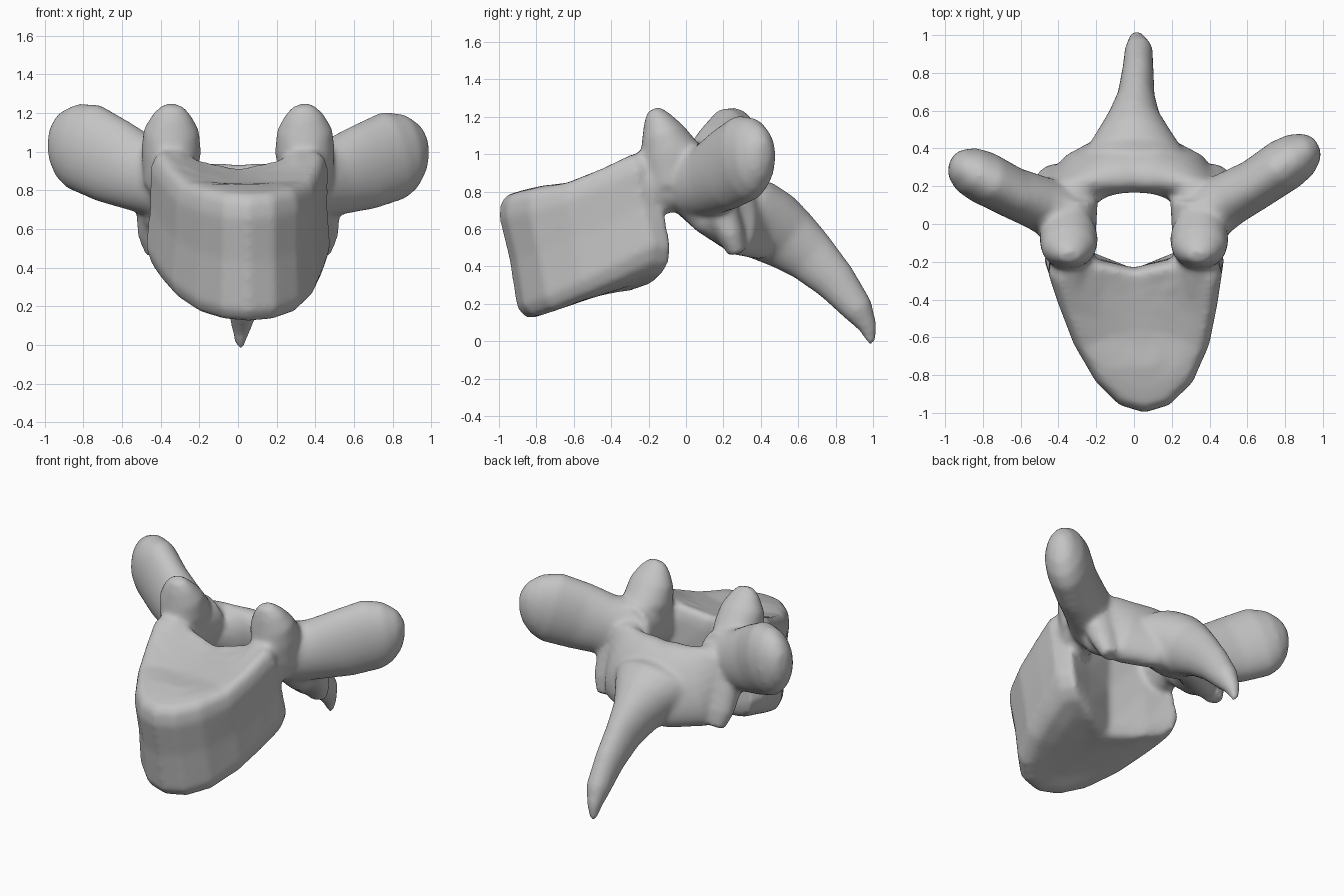
import bpy, bmesh, math
from mathutils import Vector

cube = bpy.data.objects.get("Cube")
if cube:
    bpy.data.objects.remove(cube, do_unlink=True)

bone = bpy.data.materials.new("bone_grey")
bone.use_nodes = True
bone.diffuse_color = (0.55, 0.55, 0.55, 1)
bone.node_tree.nodes["Principled BSDF"].inputs["Base Color"].default_value = (0.55, 0.55, 0.55, 1)

bm = bmesh.new()


def skin(rings, start, end):
    """Bridge equal rings of points into a closed solid with fanned ends."""
    loops = [[bm.verts.new(p) for p in ring] for ring in rings]
    n = len(loops[0])
    faces = []
    for a, b in zip(loops, loops[1:]):
        faces += [bm.faces.new((a[i], a[(i + 1) % n], b[(i + 1) % n], b[i])) for i in range(n)]
    for loop, tip in ((loops[0], start), (loops[-1], end)):
        c = bm.verts.new(tip)
        faces += [bm.faces.new((loop[i], loop[(i + 1) % n], c)) for i in range(n)]
    bmesh.ops.recalc_face_normals(bm, faces=faces)


def limb(path, up=(0, 0, 1), n=24):
    """Loft ellipses along a path of (x, y, z, half width, half height)."""
    pts = [Vector(p[:3]) for p in path]
    rings = []
    for i, p in enumerate(path):
        t = (pts[min(i + 1, len(pts) - 1)] - pts[max(i - 1, 0)]).normalized()
        u = t.cross(Vector(up)).normalized()
        v = u.cross(t)
        angles = [math.tau * k / n for k in range(n)]
        rings.append([pts[i] + u * p[3] * math.cos(a) + v * p[4] * math.sin(a) for a in angles])
    skin(rings, pts[0], pts[-1])


def clamp(value):
    return max(0, min(1, value))


# Main body: a heart-shaped slab, sheared so that its front sits lower
half = [(0, -1.02), (.13, -.98), (.25, -.86), (.35, -.66), (.41, -.45),
        (.45, -.28), (.4, -.17), (.22, -.19), (0, -.23)]
outline = half + [(-x, y) for x, y in half[-2:0:-1]]
MID = -.55


def body_point(x, y, t, s):
    # The rear stays hollow in the middle; elsewhere the lower layers move back
    hollow = clamp((y + .45) / .2) * (1 - clamp(abs(x) / .42))
    px = x * s * (1.1 - .09 * t)
    py = MID + (y - MID) * s + .12 * (1 - t) * (1 - hollow)
    low = .29 + .28 * (py + .2) + .11 * (px / .45) ** 4
    high = .87 + (.45 if py > -.6 else .23) * (py + .6)
    high -= .1 * clamp((py + .75) / .45) * clamp(1 - (px / .38) ** 2)
    px += .055 * clamp((-.2 - py) / .6)
    return Vector((px, py, low + (high - low) * t))


layers = [(.04, .25), (.03, .55), (.01, .8), (.03, .91), (.12, .98), (.5, .97),
          (.83, 1), (.94, .96), (.99, .88), (1, .7), (1, .45), (1, .2)]
skin([[body_point(x, y, t, s) for x, y in outline] for t, s in layers],
     body_point(0, MID, .04, 0), body_point(0, MID, 1, 0))

for side in (-1, 1):
    # Pedicle joining the body to the arch
    limb([(side * .32, -.34, .8, .1, .15), (side * .33, -.2, .84, .12, .18),
          (side * .34, -.06, .87, .14, .175), (side * .35, .12, .87, .16, .17)])

    # Upper joint process
    limb([(side * .36, -.06, .82, .13, .15), (side * .345, -.08, 1.0, .155, .17),
          (side * .345, -.125, 1.11, .145, .12), (side * .34, -.155, 1.19, .1, .075),
          (side * .335, -.175, 1.24, .05, .035)], up=(0, 1, 0))

    # Lower joint process, a thin flange hanging from the side of the arch
    limb([(side * .4, .12, .84, .1, .12), (side * .42, .18, .7, .11, .1),
          (side * .42, .24, .57, .1, .075), (side * .41, .275, .47, .07, .05)], up=(0, 1, 0))

    # Paddle-shaped side process; the right one rises higher, the left sweeps back
    wing = [(.36, .04, .84, .16, .19), (.5, .12, .87, .145, .2), (.65, .19, .92, .135, .225),
            (.8, .28, .98, .14, .235), (.88, .325, 1.0, .125, .2), (.94, .36, 1.01, .085, .135),
            (.97, .375, 1.01, .04, .06)]
    lift, sweep = (.06, -.04) if side < 0 else (0, .045)
    limb([(side * x, y + sweep * (x - .36) / .55, z + lift * (x - .36) / .55, a, b)
          for x, y, z, a, b in wing])

# Rear arch, leaning backward toward its lower edge
arch = [(.35, 0, .85, .15, .16), (.35, .14, .77, .14, .21),
        (.25, .255, .7, .13, .265), (.12, .315, .69, .13, .27)]
limb(arch + [(0, .325, .69, .13, .26)] + [(-p[0], *p[1:]) for p in arch[::-1]], up=(0, -.45, 1))

# Spinous process sloping down to the rear
limb([(0, .28, .69, .3, .17), (0, .37, .66, .27, .21), (0, .46, .61, .205, .2),
      (0, .56, .54, .14, .175), (.01, .67, .45, .1, .145), (.02, .8, .32, .085, .115),
      (.025, .92, .17, .075, .085), (.015, .975, .07, .045, .05), (.01, .995, -.015, .02, .02)])

# Fuse the parts into one smooth surface
raw = bpy.data.meshes.new("vertebra_parts")
bm.to_mesh(raw)
bm.free()
obj = bpy.data.objects.new("vertebra", raw)
bpy.context.scene.collection.objects.link(obj)
fuse = obj.modifiers.new("Fuse", 'REMESH')
fuse.mode = 'VOXEL'
fuse.voxel_size = .016
soften = obj.modifiers.new("Soften", 'SMOOTH')
soften.factor = .5
soften.iterations = 12
graph = bpy.context.evaluated_depsgraph_get()
mesh = bpy.data.meshes.new_from_object(obj.evaluated_get(graph))
obj.modifiers.clear()
obj.data = mesh
mesh.name = "vertebra"
bpy.data.meshes.remove(raw)

mesh.materials.clear()
mesh.materials.append(bone)
for p in mesh.polygons:
    p.material_index = 0
    p.use_smooth = True
mesh.update()
